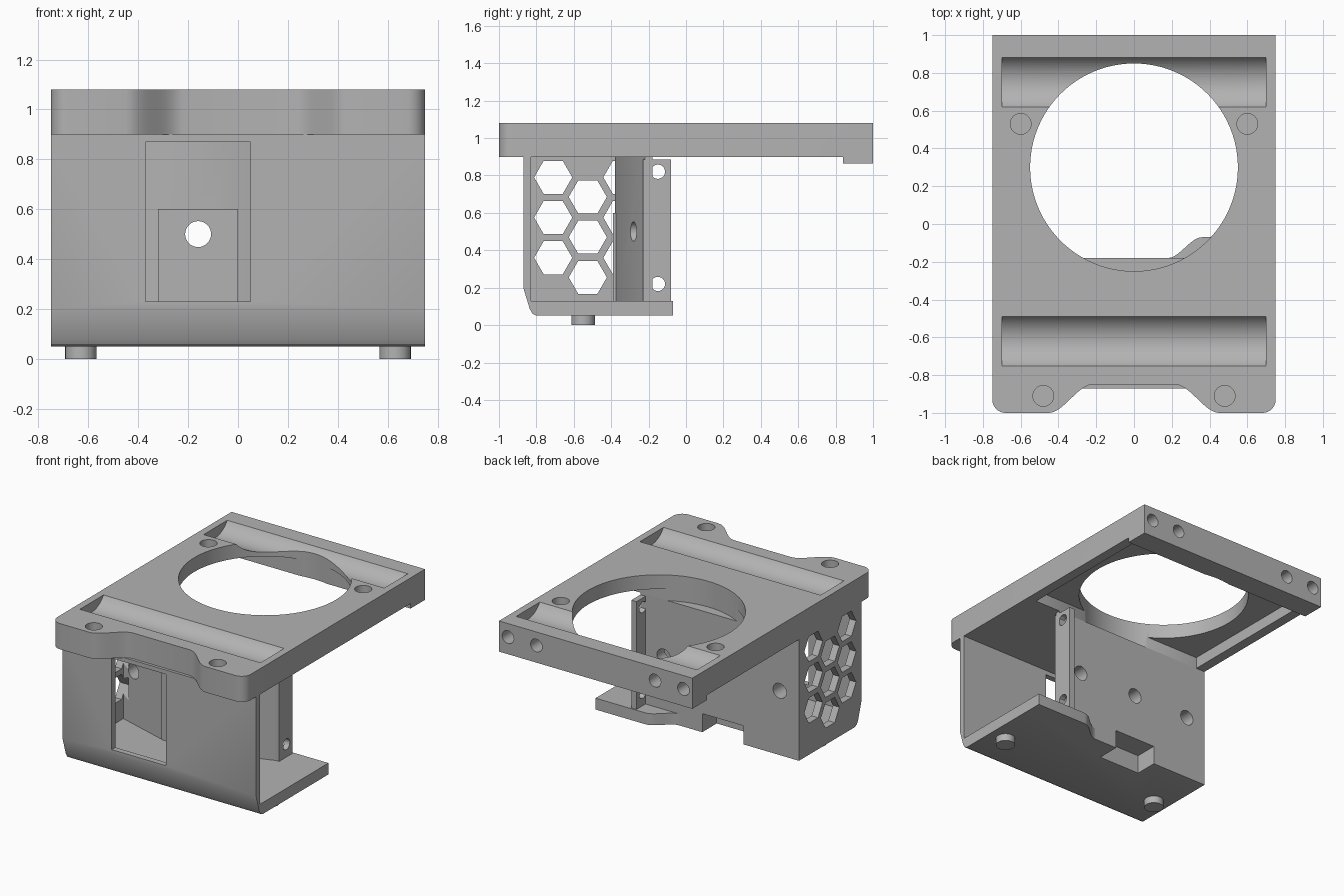
import bpy, bmesh, math
from mathutils import Vector

if "Cube" in bpy.data.objects:
    bpy.data.objects.remove(bpy.data.objects["Cube"])

grey = bpy.data.materials.new("plain grey")
grey.use_nodes = True
grey.diffuse_color = (0.45, 0.45, 0.45, 1)
grey.node_tree.nodes["Principled BSDF"].inputs["Base Color"].default_value = (0.45, 0.45, 0.45, 1)


def prism(name, pts, axis, a, b):
    """Extrude a flat outline along an axis from a to b."""
    place = {"x": lambda p, t: (t, p[0], p[1]),
             "y": lambda p, t: (p[0], t, p[1]),
             "z": lambda p, t: (p[0], p[1], t)}[axis]
    bm = bmesh.new()
    face = bm.faces.new([bm.verts.new(place(p, a)) for p in pts])
    ext = bmesh.ops.extrude_face_region(bm, geom=[face])
    shift = Vector(place((0, 0), b - a))
    for v in ext["geom"]:
        if isinstance(v, bmesh.types.BMVert):
            v.co += shift
    bmesh.ops.recalc_face_normals(bm, faces=bm.faces)
    mesh = bpy.data.meshes.new(name)
    bm.to_mesh(mesh)
    bm.free()
    mesh.materials.append(grey)
    ob = bpy.data.objects.new(name, mesh)
    bpy.context.collection.objects.link(ob)
    return ob


def box(name, x, y, z):
    return prism(name, [(x[0], y[0]), (x[1], y[0]), (x[1], y[1]), (x[0], y[1])], "z", *z)


def circle(cx, cy, r, n=32, start=0.0, sweep=math.tau):
    return [(cx + r * math.cos(start + sweep * i / n),
             cy + r * math.sin(start + sweep * i / n)) for i in range(n)]


def s_curve(p, q, n=10):
    """Smooth S between two points, flat in y at both ends."""
    out = []
    for i in range(n + 1):
        t = i / n
        out.append((p[0] + (q[0] - p[0]) * t, p[1] + (q[1] - p[1]) * t * t * (3 - 2 * t)))
    return out


def combine(ob, others, operation="DIFFERENCE"):
    """Apply booleans and discard the helper solids."""
    for other in others:
        mod = ob.modifiers.new("bool", "BOOLEAN")
        mod.operation, mod.object, mod.solver = operation, other, "EXACT"
        bpy.context.view_layer.objects.active = ob
        bpy.ops.object.modifier_apply(modifier=mod.name)
        bpy.data.objects.remove(other)


def smooth(ob):
    bpy.ops.object.select_all(action="DESELECT")
    ob.select_set(True)
    bpy.context.view_layer.objects.active = ob
    bpy.ops.object.shade_smooth_by_angle(angle=math.radians(30))


# Top plate outline: rounded front corners and a shallow front notch
right_half = s_curve((0.22, -0.85), (0.45, -1))
right_half += circle(0.68, -0.93, 0.07, 8, -math.pi / 2, math.pi / 2) + [(0.75, -0.93), (0.75, 1)]
outline = right_half + [(-x, y) for x, y in reversed(right_half)]
top_plate = prism("top_plate", outline, "z", 0.9, 1.08)
combine(top_plate, [box("lip", (-0.75, 0.75), (0.84, 1), (0.865, 0.95))], "UNION")

# Underside recess, large opening, troughs and blind holes
cuts = [box("recess", (-0.68, 0.68), (-0.18, 0.84), (0.8, 0.98)),
        prism("opening", circle(0, 0.3, 0.55, 96), "z", 0.8, 1.2)]
for y in (-0.62, 0.75):
    cuts.append(prism("trough", circle(y, 1.165, 0.156, 64), "x", -0.7, 0.7))
for side in (-1, 1):
    for x, y in ((0.6, 0.53), (0.48, -0.91)):
        cuts.append(prism("screw_hole", circle(side * x, y, 0.055), "z", 1.0, 1.2))
    for x in (0.46, 0.68):
        cuts.append(prism("edge_hole", circle(side * x, 0.985, 0.045), "y", 0.87, 1.1))
combine(top_plate, cuts)
smooth(top_plate)

# Housing shell with a bevelled lower front edge
side_profile = [(-0.18, 0.05), (-0.8, 0.05), (-0.82, 0.06), (-0.835, 0.085),
                (-0.87, 0.2), (-0.87, 0.9), (-0.18, 0.9)]
housing = prism("housing", side_profile, "x", -0.75, 0.75)

# Interior, open on one side, with a thickened back wall
interior = [(0.9, -0.83), (-0.7, -0.83), (-0.7, -0.27), (-0.34, -0.38), (-0.02, -0.38),
            (0.4, -0.25), (0.48, -0.22), (0.48, -0.1), (0.9, -0.1)]
cuts = [prism("interior", interior, "z", 0.13, 1.0),
        box("window", (-0.37, 0.05), (-1, -0.7), (0.23, 0.87)),
        box("bottom_notch", (-0.32, 0), (-0.34, 0), (0, 0.18))]

# Holes through the back wall
for x in (-0.6, -0.16, 0.3):
    cuts.append(prism("wall_hole", circle(x, 0.5, 0.052), "y", -0.6, 0))

# Honeycomb vents in the side wall
for column, y in enumerate((-0.71, -0.525, -0.34)):
    for row in range(3):
        z = 0.79 - 0.215 * row - (0.105 if column == 1 else 0)
        cuts.append(prism("vent", circle(y, z, 0.102, 6), "x", -1, -0.65))
combine(housing, cuts)
smooth(housing)

# Floor tongue behind the open side
tongue = s_curve((0.18, -0.18), (0.36, -0.07)) + [(0.75, -0.07), (0.75, -0.25), (0.18, -0.25)]
smooth(prism("floor_tongue", tongue, "z", 0.05, 0.13))

# Mounting post with two screw holes
post = box("mounting_post", (0.44, 0.48), (-0.23, -0.08), (0.13, 0.885))
combine(post, [prism("post_hole", circle(-0.15, z, 0.038), "x", 0.3, 0.6) for z in (0.22, 0.82)])
smooth(post)

# Raised pad on the inner back wall
pad = box("inner_pad", (-0.32, 0), (-0.39, -0.37), (0.13, 0.6))
combine(pad, [prism("pad_hole", circle(-0.16, 0.5, 0.052), "y", -0.6, 0)])
smooth(pad)

# Feet
for name, x in (("left_foot", 0.63), ("right_foot", -0.63)):
    smooth(prism(name, circle(x, -0.55, 0.063), "z", 0, 0.06))
